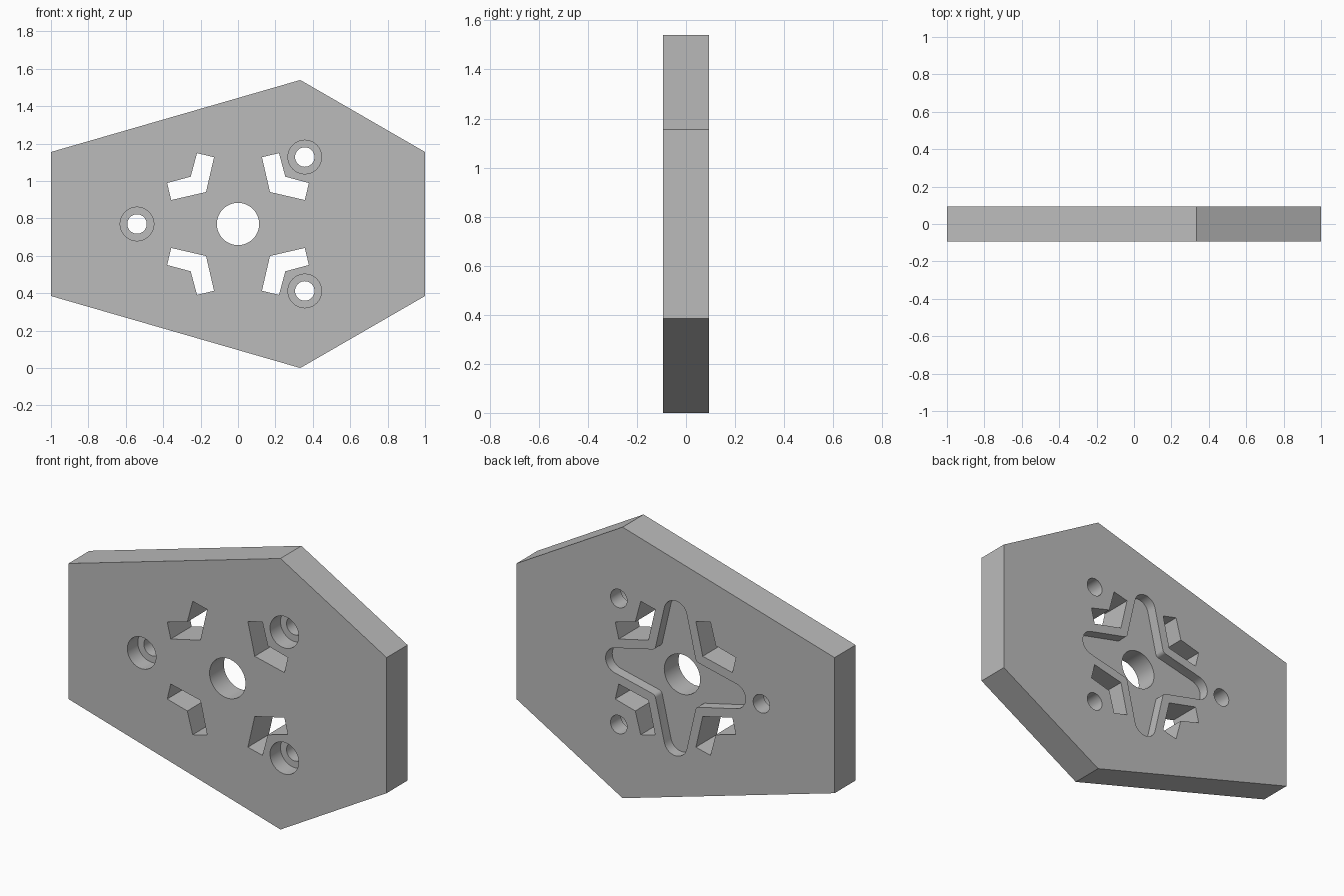
import bpy, bmesh
from math import sin, cos, pi, radians

cube = bpy.data.objects.get("Cube")
if cube:
    bpy.data.objects.remove(cube, do_unlink=True)

HALF = 0.094      # half plate thickness
MID = 0.77        # height of the centre bore
OVER = 0.05       # cutter overshoot

grey = bpy.data.materials.new("matte grey")
grey.use_nodes = True
colour = (0.5, 0.5, 0.5, 1)
grey.diffuse_color = colour
grey.node_tree.nodes["Principled BSDF"].inputs["Base Color"].default_value = colour


def prism(name, points, y0, y1):
    """Extrude an outline, given about the bore centre, from y0 to y1."""
    bm = bmesh.new()
    face = bm.faces.new([bm.verts.new((x, y0, z + MID)) for x, z in points])
    new = bmesh.ops.extrude_face_region(bm, geom=[face])["geom"]
    bmesh.ops.translate(bm, vec=(0, y1 - y0, 0),
                        verts=[v for v in new if isinstance(v, bmesh.types.BMVert)])
    bmesh.ops.recalc_face_normals(bm, faces=bm.faces)
    mesh = bpy.data.meshes.new(name)
    bm.to_mesh(mesh)
    bm.free()
    mesh.materials.append(grey)
    obj = bpy.data.objects.new(name, mesh)
    bpy.context.collection.objects.link(obj)
    return obj


def arc(x, z, r, start, end, steps):
    return [(x + r * cos(a), z + r * sin(a))
            for a in (start + (end - start) * i / steps for i in range(steps + 1))]


def circle(x, z, r):
    return arc(x, z, r, 0, 2 * pi, 48)[:-1]


# Six-sided plate
plate = prism("mounting_plate", [(-1, -0.385), (0.333, -MID), (1, -0.385),
                                 (1, 0.385), (0.333, MID), (-1, 0.385)], -HALF, HALF)
cutters = []


def cut(name, points, y0=-HALF - OVER, y1=HALF + OVER):
    cutters.append(prism(name, points, y0, y1))


# Centre bore
cut("centre_bore", circle(0, 0, 0.113))

# Screw holes, counterbored from the front
for x, z in ((-0.54, 0), (0.357, 0.358), (0.357, -0.358)):
    cut("screw_hole", circle(x, z, 0.052))
    cut("counterbore", circle(x, z, 0.09), y1=0)

# Chevron slots in the four quadrants
chevron = [(0.171, 0.171), (0.128, 0.357), (0.219, 0.379),
           (0.253, 0.253), (0.379, 0.219), (0.357, 0.128)]
for sx in (-1, 1):
    for sz in (-1, 1):
        cut("chevron_slot", [(x * sx, z * sz) for x, z in chevron])

# Four-armed horn recess in the back, with rounded tips and filleted valleys
taper = radians(13)
arm = arc(0.368, 0, 0.072, taper - pi / 2, pi / 2 - taper, 16)
arm += arc(0.15, 0.15, 0.025, 1.5 * pi - taper, pi + taper, 6)
horn = []
for k in range(4):
    c, s = cos(k * pi / 2), sin(k * pi / 2)
    horn += [(x * c - z * s, x * s + z * c) for x, z in arm]
cut("horn_recess", horn, y0=HALF - 0.06)

# Apply the cuts and remove the cutters
bpy.context.view_layer.objects.active = plate
for cutter in cutters:
    mod = plate.modifiers.new("cut", "BOOLEAN")
    mod.operation = "DIFFERENCE"
    mod.solver = "EXACT"
    mod.object = cutter
    bpy.ops.object.modifier_apply(modifier=mod.name)
    bpy.data.objects.remove(cutter, do_unlink=True)

bpy.ops.object.select_all(action="DESELECT")
plate.select_set(True)
bpy.ops.object.shade_smooth_by_angle(angle=radians(30))
